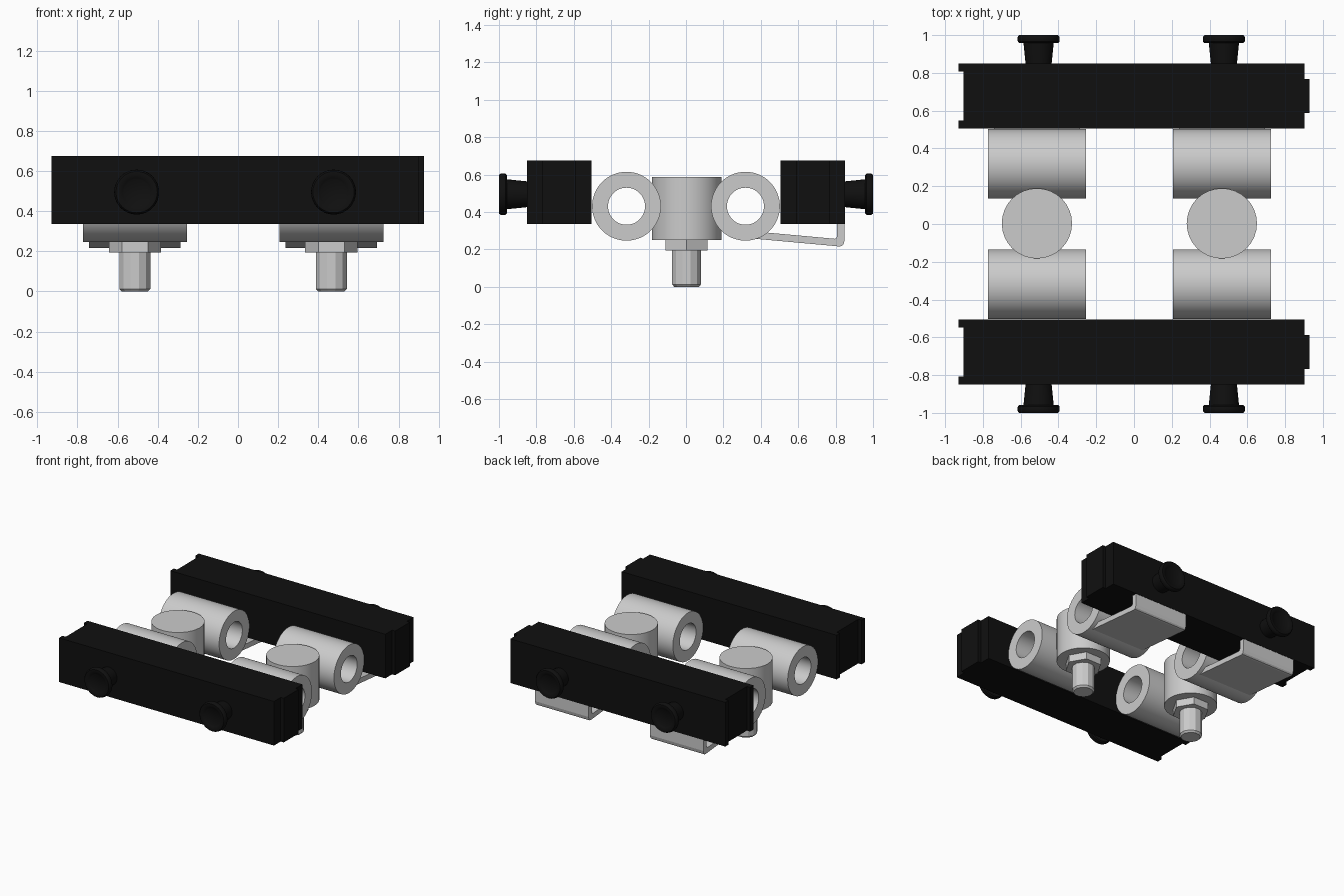
import bpy, bmesh
from math import pi, sin, cos, radians
from mathutils import Matrix

if "Cube" in bpy.data.objects:
    bpy.data.objects.remove(bpy.data.objects["Cube"])

black = bpy.data.materials.new("black_plastic")
black.diffuse_color = (0.005, 0.005, 0.005, 1)
black.use_nodes = True
black.node_tree.nodes["Principled BSDF"].inputs["Base Color"].default_value = black.diffuse_color


def finish(name, bm, mat=None, smooth=False):
    bmesh.ops.remove_doubles(bm, verts=bm.verts, dist=1e-5)
    bmesh.ops.recalc_face_normals(bm, faces=bm.faces)
    me = bpy.data.meshes.new(name)
    bm.to_mesh(me)
    bm.free()
    ob = bpy.data.objects.new(name, me)
    bpy.context.collection.objects.link(ob)
    if mat:
        me.materials.append(mat)
    if smooth:
        bpy.ops.object.select_all(action='DESELECT')
        ob.select_set(True)
        bpy.context.view_layer.objects.active = ob
        bpy.ops.object.shade_smooth_by_angle(angle=radians(35))
    return ob


def extrude(name, points, vec, mat=None):
    """Closed 3D outline pushed along vec."""
    bm = bmesh.new()
    face = bm.faces.new([bm.verts.new(p) for p in points])
    res = bmesh.ops.extrude_face_region(bm, geom=[face], use_keep_orig=True)
    verts = [g for g in res['geom'] if isinstance(g, bmesh.types.BMVert)]
    bmesh.ops.translate(bm, verts=verts, vec=vec)
    return finish(name, bm, mat)


def lathe(name, profile, matrix, n, mat=None, smooth=True, closed=False, phase=0.0):
    """Revolve (radius, height) points round local z; closed makes a ring section."""
    bm = bmesh.new()
    rings = [[bm.verts.new((r * cos(phase + 2 * pi * i / n), r * sin(phase + 2 * pi * i / n), h))
              for i in range(n)] for r, h in profile]
    pairs = list(zip(rings, rings[1:]))
    if closed:
        pairs.append((rings[-1], rings[0]))
    else:
        bm.faces.new(rings[0])
        bm.faces.new(rings[-1])
    for a, b in pairs:
        for i in range(n):
            j = (i + 1) % n
            bm.faces.new((a[i], a[j], b[j], b[i]))
    bmesh.ops.transform(bm, matrix=matrix, verts=bm.verts)
    return finish(name, bm, mat, smooth)


# side bars: notched at the left end, tongue at the right end
Y0, Y1, Z0, Z1 = 0.505, 0.85, 0.335, 0.675
outline = [(-0.93, Y0), (0.902, Y0), (0.902, 0.588), (0.928, 0.588), (0.928, 0.768),
           (0.902, 0.768), (0.902, Y1), (-0.93, Y1), (-0.93, Y1 - 0.042),
           (-0.902, Y1 - 0.042), (-0.902, Y0 + 0.042), (-0.93, Y0 + 0.042)]
for side, label in ((-1, "front"), (1, "back")):
    extrude(label + "_bar", [(x, side * y, Z0) for x, y in outline], (0, 0, Z1 - Z0), black)

    # flared knobs with rounded caps and a dished face
    knob = [(0.068, -0.01), (0.080, 0.108), (0.103, 0.108), (0.110, 0.115), (0.112, 0.129),
            (0.110, 0.142), (0.103, 0.15), (0.088, 0.15), (0.070, 0.142), (0.064, 0.138)]
    for x in (-0.505, 0.476):
        lathe(label + "_knob", knob,
              Matrix.Translation((x, side * Y1, 0.495)) @ Matrix.Rotation(-side * pi / 2, 4, 'X'),
              32, black)

# repeated roller and post assembly
for cx, label in ((-0.514, "left"), (0.465, "right")):
    for side in (-1, 1):
        # hollow horizontal tube
        lathe(label + "_tube", [(0.184, -0.259), (0.184, 0.259), (0.099, 0.259), (0.099, -0.259)],
              Matrix.Translation((cx, side * 0.318, 0.431)) @ Matrix.Rotation(pi / 2, 4, 'Y'),
              64, closed=True)

    # upright post, hexagonal nut and faceted stub
    at = Matrix.Translation((cx, 0.003, 0))
    lathe(label + "_post", [(0.186, 0.25), (0.186, 0.588)], at, 32)
    lathe(label + "_nut", [(0.13, 0.195), (0.13, 0.255)], at, 6, smooth=False)
    lathe(label + "_stub", [(0.068, 0), (0.080, 0.013), (0.080, 0.2)], at, 12,
          smooth=False, phase=pi / 12)

    # bent bracket from tube to back bar
    bend = [(0.36, 0.258), (0.82, 0.216), (0.833, 0.218), (0.842, 0.227), (0.848, 0.25),
            (0.848, 0.345), (0.808, 0.345), (0.808, 0.27), (0.803, 0.26), (0.794, 0.257),
            (0.40, 0.293)]
    extrude(label + "_bracket", [(cx - 0.228, y, z) for y, z in bend], (0.456, 0, 0))
